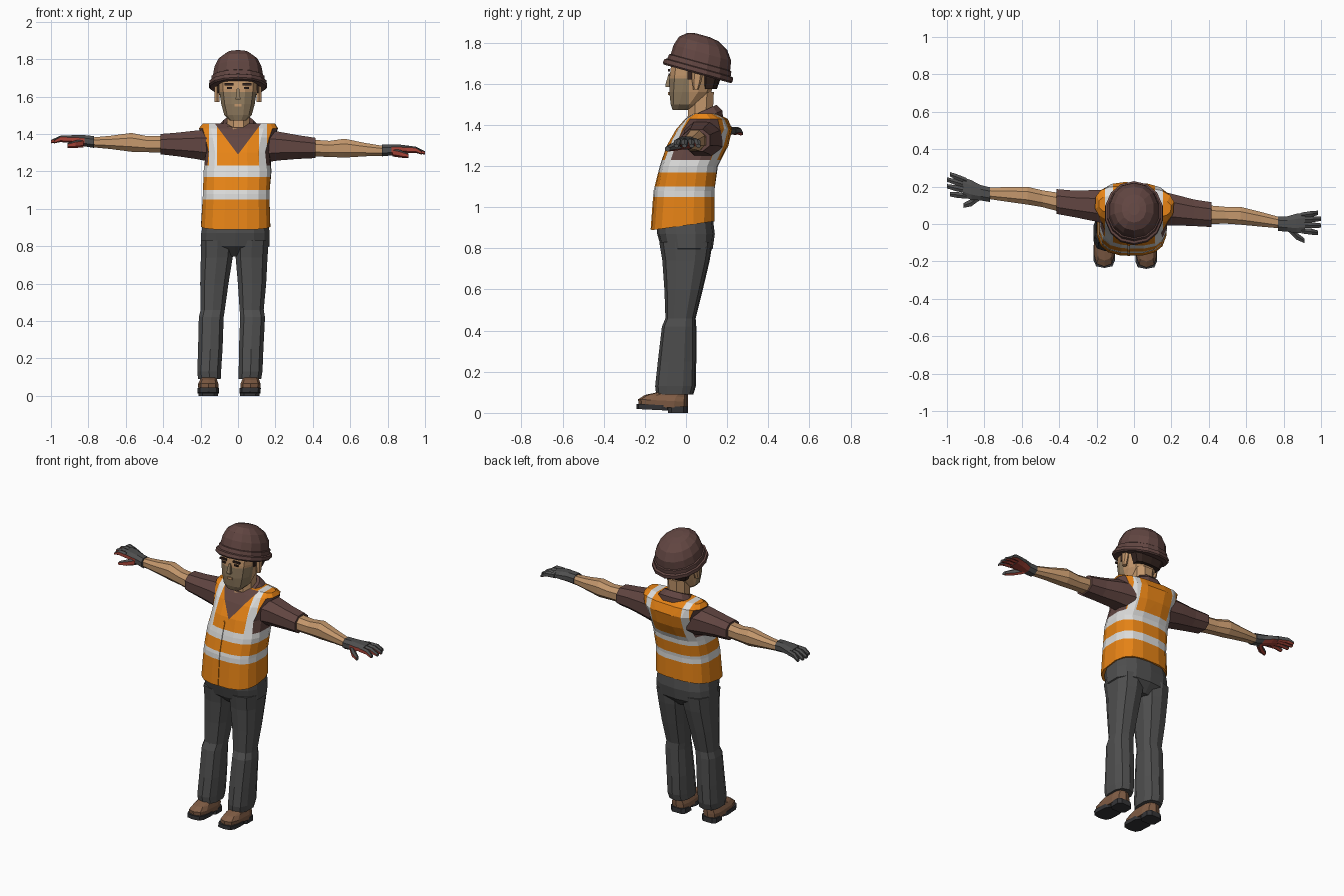
import bpy, bmesh, math
from mathutils import Vector, Matrix

if "Cube" in bpy.data.objects:
    bpy.data.objects.remove(bpy.data.objects["Cube"])

COLOURS = {
    "orange": (0.80, 0.23, 0.008), "silver": (0.72, 0.72, 0.71),
    "charcoal": (0.078, 0.078, 0.078), "plum_brown": (0.12, 0.06, 0.053),
    "skin": (0.55, 0.31, 0.15), "stubble": (0.28, 0.20, 0.115),
    "leather": (0.22, 0.11, 0.06), "red": (0.40, 0.06, 0.04),
    "dark_hair": (0.035, 0.018, 0.014), "sole_black": (0.035, 0.035, 0.038),
}
MATS = {}
for key, rgb in COLOURS.items():
    MATS[key] = bpy.data.materials.new(key)
    MATS[key].diffuse_color = (*rgb, 1)


def finish(name, bm, colours, rule=None, cuts=()):
    """Cut the mesh along planes, colour faces by rule and link the object."""
    for co, no in cuts:
        geom = bm.verts[:] + bm.edges[:] + bm.faces[:]
        bmesh.ops.bisect_plane(bm, geom=geom, dist=1e-5, plane_co=co, plane_no=no)
    bmesh.ops.recalc_face_normals(bm, faces=bm.faces[:])
    bm.normal_update()
    if rule:
        for f in bm.faces:
            f.material_index = colours.index(rule(f.calc_center_median(), f.normal))
    me = bpy.data.meshes.new(name)
    bm.to_mesh(me)
    bm.free()
    for c in colours:
        me.materials.append(MATS[c])
    ob = bpy.data.objects.new(name, me)
    bpy.context.collection.objects.link(ob)
    return ob


def loft(name, rings, colours, rule=None, cuts=(), warp=None):
    """Skin a stack of equal-sized rings and cap both ends."""
    bm = bmesh.new()
    rows = [[bm.verts.new(warp(p) if warp else p) for p in r] for r in rings]
    n = len(rows[0])
    for a, b in zip(rows, rows[1:]):
        for i in range(n):
            bm.faces.new((a[i], a[(i + 1) % n], b[(i + 1) % n], b[i]))
    bm.faces.new(rows[0])
    bm.faces.new(rows[-1])
    return finish(name, bm, colours, rule, cuts)


def unit(n, p):
    """Rounded-square outline of n points."""
    out = []
    for i in range(n):
        a = 2 * math.pi * (i + 0.5) / n
        c, s = math.cos(a), math.sin(a)
        out.append((math.copysign(abs(c) ** (2 / p), c), math.copysign(abs(s) ** (2 / p), s)))
    return out


def level(z, x0, x1, y0, y1, n=12, p=2.5, tilt=0.0, yaw=0.0):
    """Horizontal ring; tilt raises its rear, yaw turns it."""
    cx, cy, hx, hy = (x0 + x1) / 2, (y0 + y1) / 2, (x1 - x0) / 2, (y1 - y0) / 2
    rot = Matrix.Rotation(yaw, 3, 'Z')
    return [Vector((cx, cy, z + tilt * v * hy)) + rot @ Vector((u * hx, v * hy, 0))
            for u, v in unit(n, p)]


def across(x, cy, cz, hy, hz, n=8, p=2.3):
    """Ring facing along x, for the arms."""
    return [Vector((x, cy + u * hy, cz + v * hz)) for u, v in unit(n, p)]


def plate(name, colour, x, y, z, sx, sy, sz):
    bm = bmesh.new()
    bmesh.ops.create_cube(bm, size=1, matrix=Matrix.Translation((x, y, z)) @ Matrix.Diagonal((sx, sy, sz, 1)))
    return finish(name, bm, [colour])


def v_cuts(z0, k):
    return [(Vector((0, 0, z0)), Vector((s, 0, -k))) for s in (1, -1)]


def zcut(z):
    return (Vector((0, 0, z)), Vector((0, 0, 1)))


def xcut(x):
    return (Vector((x, 0, 0)), Vector((1, 0, 0)))


# Safety vest with reflective bands, straps and neckline
def vest_rule(c, n):
    if c.y < 0.07 and abs(c.x) < (c.z - 1.29) * 0.75:
        return "plum_brown"
    if abs(n.x) > 0.78 and 1.235 < c.z < 1.42:
        return "plum_brown"
    if 1.05 < c.z < 1.10 or 1.17 < c.z < 1.23:
        return "silver"
    if c.z > 1.2 and 0.112 < abs(c.x) < 0.155:
        return "silver"
    return "orange"


torso = [(0.91, -.20, .175, -.17, .14, .13, 0), (1.08, -.19, .17, -.155, .14, 0, 0),
         (1.20, -.185, .18, -.125, .155, 0, -.03), (1.30, -.172, .172, -.092, .205, 0, -.06),
         (1.38, -.192, .197, -.045, .222, 0, -.07), (1.43, -.21, .215, 0, .20, 0, -.07),
         (1.455, -.19, .20, .04, .15, 0, -.07)]
loft("vest", [level(z, a, b, c, d, 16, 2.9, t / .155 * .022 / .13, w) for z, a, b, c, d, t, w in torso],
     ["orange", "silver", "plum_brown"], vest_rule,
     [zcut(z) for z in (1.05, 1.10, 1.17, 1.23)] +
     [xcut(x) for x in (-.155, -.112, .112, .155)] + v_cuts(1.29, .75))

# Front closing flap of the vest
loft("vest_flap", [[Vector((x, y + d, z)) for x, d in ((-.035, -.004), (-.022, -.004), (-.022, .01), (-.035, .01))]
                   for z, y in ((.892, -.168), (1.08, -.154), (1.20, -.124), (1.275, -.098))],
     ["orange", "silver"], lambda c, n: "silver" if 1.05 < c.z < 1.10 or 1.17 < c.z < 1.23 else "orange",
     [zcut(z) for z in (1.05, 1.10, 1.17, 1.23)])

# Shirt collar with open throat, and neck
loft("collar", [level(1.375, -.125, .13, -.045, .185, 12, 2.2, .45),
                level(1.425, -.115, .12, -.03, .18, 12, 2.2, .45),
                level(1.465, -.08, .085, 0, .15, 12, 2.2, .45)],
     ["plum_brown", "skin"],
     lambda c, n: "skin" if c.y < .06 and abs(c.x) < (c.z - 1.33) * .5 else "plum_brown", v_cuts(1.33, .5))
loft("neck", [level(1.38, -.065, .07, 0, .135, 8, 2.2), level(1.46, -.062, .066, .005, .135, 8, 2.2),
              level(1.56, -.065, .068, .01, .14, 8, 2.2)], ["skin"])

# Head with stubble mask
head = [(1.472, .045, -.066, .01), (1.50, .075, -.076, .06), (1.56, .092, -.084, .125),
        (1.64, .104, -.082, .155), (1.73, .108, -.07, .16)]
loft("head", [level(z, -h, h, a, b, 12, 2.7) for z, h, a, b in head], ["skin", "stubble"],
     lambda c, n: "stubble" if c.y < .015 and c.z < 1.625 else "skin",
     [zcut(1.625), (Vector((0, .015, 0)), Vector((0, 1, 0)))])
loft("nose", [level(1.585, -.016, .016, -.103, -.07, 4), level(1.595, -.016, .016, -.105, -.07, 4),
              level(1.645, -.008, .008, -.088, -.07, 4)], ["stubble"])
plate("mouth", "skin", 0, -.083, 1.553, .035, .008, .014)
loft("hair", [level(1.575, -.088, .088, .075, .150, 10, 3), level(1.63, -.109, .109, .07, .17, 10, 3),
              level(1.71, -.112, .112, .07, .18, 10, 3)], ["dark_hair"])
for s, side in ((-1, "right"), (1, "left")):
    plate(side + "_eye", "dark_hair", s * .045, -.082, 1.645, .026, .008, .010)
    plate(side + "_brow", "dark_hair", s * .047, -.082, 1.666, .048, .009, .012)
    plate(side + "_sideburn", "dark_hair", s * .105, .022, 1.655, .009, .03, .07)
    loft(side + "_ear", [level(z, s * .112 - .014, s * .112 + .014, a, b, 6)
                         for z, a, b in ((1.572, .035, .06), (1.61, .03, .075), (1.66, .03, .085), (1.68, .04, .075))],
         ["skin"])

# Hard hat, tipped back
HAT = Matrix.Translation((0, .06, 1.668)) @ Matrix.Rotation(-.27, 4, 'X')
hat = [(-.02, .150, .170, 0), (-.012, .158, .176, 0), (.008, .156, .173, 0), (.012, .146, .160, 0),
       (.035, .144, .157, 0), (.038, .137, .150, 0), (.085, .129, .145, -.003), (.130, .106, .122, -.012),
       (.160, .066, .078, -.02), (.168, .03, .035, -.025)]
loft("hard_hat", [level(z, -h, h, o - d, o + d, 14, 2.1) for z, h, d, o in hat], ["plum_brown"],
     warp=lambda p: HAT @ p)

# Trouser seat
hips = [(.95, -.185, .165, -.14, .13), (.87, -.2, .172, -.14, .14), (.80, -.203, .172, -.12, .13),
        (.745, -.10, .065, -.06, .08)]
loft("trouser_seat", [level(*r, n=14, p=2.7) for r in hips], ["charcoal"])

leg = [(.83, -.202, -.015, -.125, .13), (.74, -.202, -.025, -.11, .115), (.60, -.205, -.048, -.10, .082),
       (.46, -.202, -.068, -.095, .047), (.42, -.212, -.074, -.112, .05), (.25, -.216, -.08, -.132, .05),
       (.13, -.220, -.088, -.145, .048), (.09, -.216, -.09, -.14, .036)]
shoe = [(.028, -.213, -.105, -.225, .008), (.06, -.215, -.103, -.228, .01), (.082, -.205, -.11, -.195, .01),
        (.10, -.20, -.115, -.12, .008), (.15, -.195, -.12, -.09, 0)]
for side, s in (("right", -1), ("left", 1)):
    # Legs are mirrored about a centre that drifts with height
    def leg_warp(p, s=s):
        return p if s < 0 else Vector((-p.x - .035 - .075 * (.82 - p.z), p.y - .005, p.z))

    loft(side + "_trouser_leg", [level(*r, n=10, p=2.6) for r in leg], ["charcoal"], warp=leg_warp)
    loft(side + "_shoe", [level(*r, n=10, p=3.2, tilt=-.05) for r in shoe], ["leather"], warp=leg_warp)
    loft(side + "_sole", [level(z, -.217, -.101, -.235, -.075, 10, 3.6, -.05) for z in (.015, .04)],
         ["sole_black"], warp=leg_warp)
    loft(side + "_heel", [level(z, -.213, -.105, -.085, .012, 8, 3.6) for z in (0, .032)],
         ["sole_black"], warp=leg_warp)

    # Arms are mirrored, with the right one swept back and up
    def arm_warp(p, s=s):
        if s > 0:
            return p
        t = (p.x - .12) / .65
        return Vector((-p.x, p.y + .155 * t, p.z + .045 * t))

    loft(side + "_sleeve", [across(.13, .085, 1.335, .10, .095), across(.22, .075, 1.335, .088, .082),
                            across(.32, .06, 1.33, .076, .068), across(.415, .05, 1.325, .071, .058)],
         ["plum_brown"], warp=arm_warp)
    loft(side + "_forearm", [across(.39, .05, 1.325, .054, .048), across(.49, .047, 1.32, .048, .046),
                             across(.57, .044, 1.324, .051, .054), across(.68, .025, 1.316, .042, .038),
                             across(.80, .003, 1.308, .03, .026)], ["skin"], warp=arm_warp)

    # Work gloves: dark back, red palm side
    def palm(c, n):
        return "red" if n.dot(Vector((0, -.5, -.86))) > .35 and abs(c.x) > .82 else "charcoal"

    two = ["charcoal", "red"]
    loft(side + "_glove", [across(.77, .002, 1.312, .042, .034), across(.82, 0, 1.315, .044, .032),
                           across(.87, .003, 1.318, .056, .026), across(.915, .008, 1.318, .056, .020)],
         two, palm, warp=arm_warp)
    for i, (y0, y1, tip) in enumerate(((-.036, -.047, .985), (-.006, -.008, 1.0), (.022, .028, 1.0), (.047, .060, .985))):
        loft(f"{side}_finger_{i + 1}", [across(.895, y0, 1.318, .016, .019, 6), across(.95, (y0 + y1) / 2, 1.316, .018, .017, 6),
                                        across(tip, y1, 1.298, .013, .009, 6)], two, palm, warp=arm_warp)
    loft(side + "_thumb", [across(.825, -.02, 1.302, .024, .022, 6), across(.87, -.065, 1.293, .022, .02, 6),
                           across(.912, -.09, 1.283, .014, .012, 6)], two, palm, warp=arm_warp)

for m in bpy.data.materials:
    if m.users and not m.is_grease_pencil:
        m.use_nodes = True
        m.node_tree.nodes["Principled BSDF"].inputs["Base Color"].default_value = m.diffuse_color
